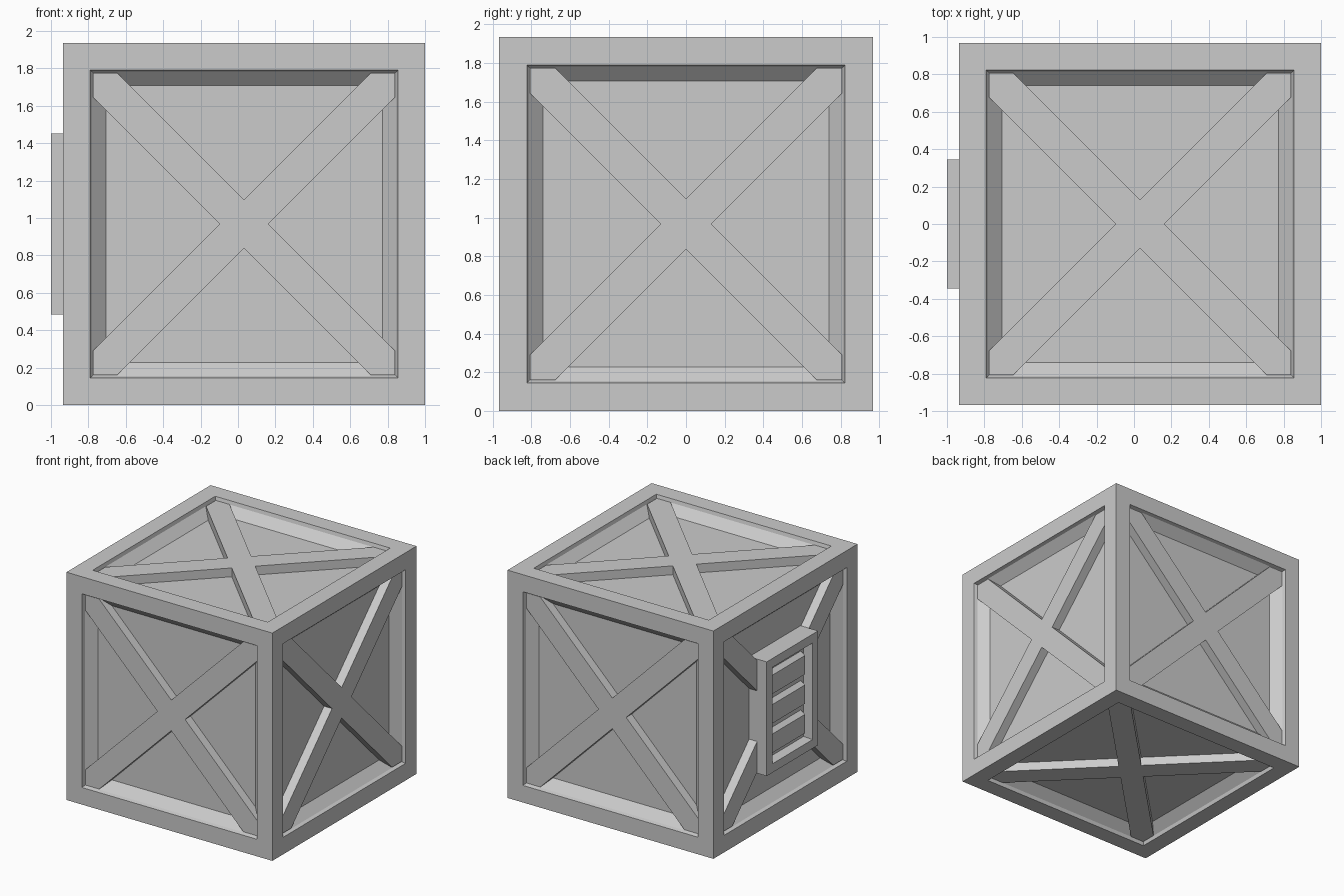
import bpy, bmesh
from math import pi
from mathutils import Matrix, Vector

if "Cube" in bpy.data.objects:
    bpy.data.objects.remove(bpy.data.objects["Cube"])

H = 0.9675                              # half size of the crate
C = Vector((0.0325, 0, H))              # crate centre


def finish(bm, name):
    bmesh.ops.recalc_face_normals(bm, faces=bm.faces)
    me = bpy.data.meshes.new(name)
    bm.to_mesh(me)
    bm.free()
    ob = bpy.data.objects.new(name, me)
    bpy.context.collection.objects.link(ob)
    return ob


def inset(bm, faces, thickness, depth):
    bmesh.ops.inset_individual(bm, faces=faces, thickness=thickness, depth=depth,
                               use_even_offset=True)


def prism(bm, bottom, offset):
    """Solid from a planar outline swept along an offset."""
    face = bm.faces.new([bm.verts.new(p) for p in bottom])
    ext = bmesh.ops.extrude_face_region(bm, geom=[face], use_keep_orig=True)
    verts = [g for g in ext["geom"] if isinstance(g, bmesh.types.BMVert)]
    bmesh.ops.translate(bm, verts=verts, vec=offset)


# Crate body: cube with a lipped, sloping recess in every side
bm = bmesh.new()
bmesh.ops.create_cube(bm, size=2 * H, matrix=Matrix.Translation(C))
faces = list(bm.faces)
for thickness, depth in ((0.145, 0), (0.008, -0.03), (0.075, -0.07)):
    inset(bm, faces, thickness, depth)
finish(bm, "crate_body")

# Diagonal cross braces, one X per side, with square-trimmed ends
w, e = 0.13, 0.807
quarter = [(w, 0), (e, e - w), (e, e), (e - w, e)]
outline = []
for i in range(4):
    rot = Matrix.Rotation(i * pi / 2, 2)
    outline += [rot @ Vector(p) for p in quarter]
sides = {"top": (0, "X"), "bottom": (pi, "X"), "front": (pi / 2, "X"),
         "back": (-pi / 2, "X"), "right": (pi / 2, "Y"), "left": (-pi / 2, "Y")}
for side, (angle, axis) in sides.items():
    bm = bmesh.new()
    prism(bm, [(p.x, p.y, H - 0.105) for p in outline], (0, 0, 0.08))
    bm.transform(Matrix.Translation(C) @ Matrix.Rotation(angle, 4, axis))
    finish(bm, side + "_cross_brace")

# Vent housing on the left side: box with a recessed outer face
bm = bmesh.new()
x0, x1 = -1.0, -0.83
bmesh.ops.create_cube(bm, size=1, matrix=Matrix.Translation(((x0 + x1) / 2, 0, H))
                      @ Matrix.Diagonal((x1 - x0, 0.69, 0.97, 1)))
bm.normal_update()
outer = [f for f in bm.faces if f.normal.x < -0.9]
inset(bm, outer, 0.075, 0)
inset(bm, outer, 0.012, -0.075)
finish(bm, "vent_housing")

# Three louvre slats with sloping tops
for i in range(3):
    z = H + (i - 1) * 0.25
    bm = bmesh.new()
    profile = [(-0.92, z - 0.095), (-0.965, z - 0.095), (-0.965, z + 0.065), (-0.92, z + 0.095)]
    prism(bm, [(x, -0.22, zz) for x, zz in profile], (0, 0.44, 0))
    finish(bm, f"vent_slat_{i + 1}")
